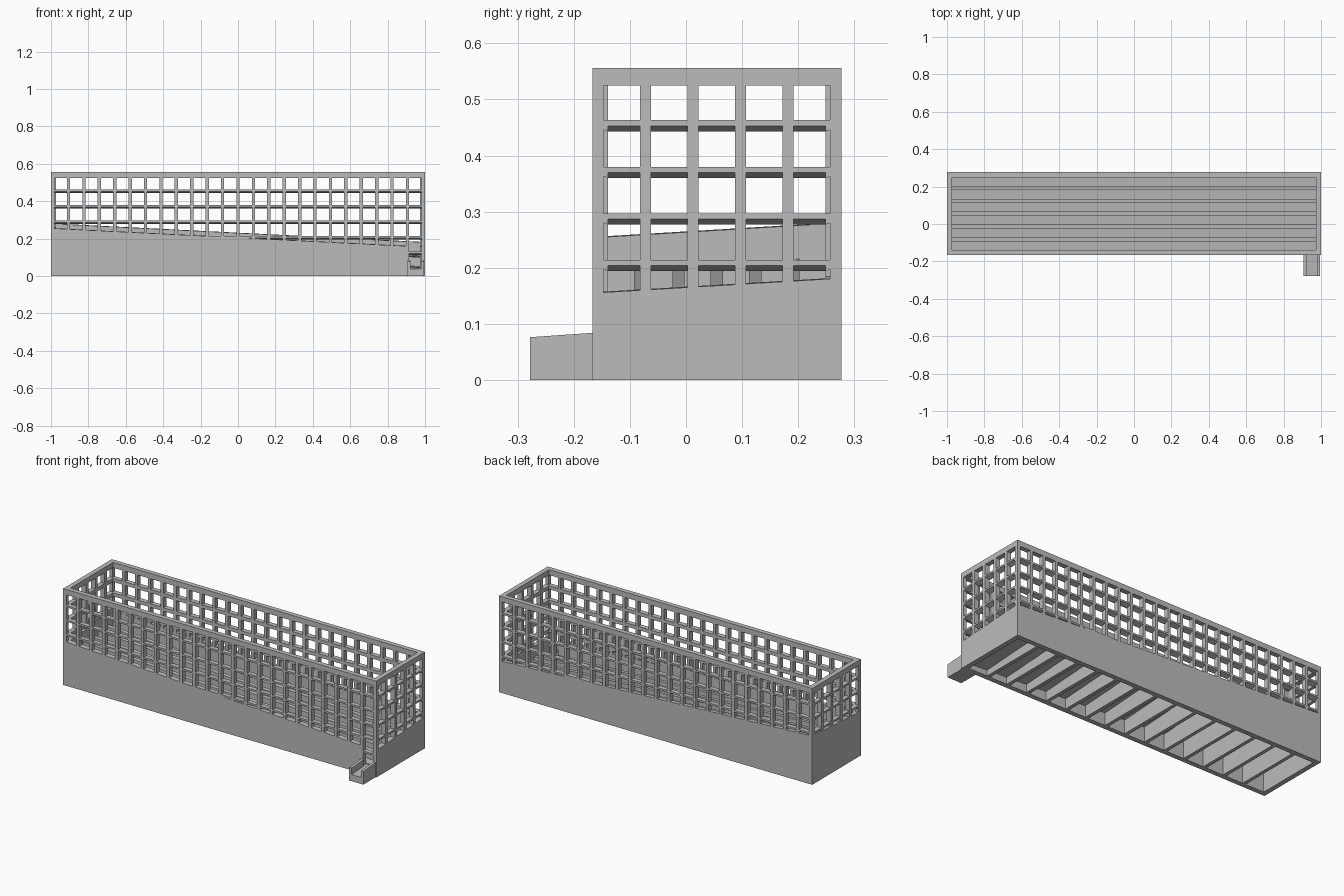
import bpy
import bmesh

if "Cube" in bpy.data.objects:
    bpy.data.objects.remove(bpy.data.objects["Cube"], do_unlink=True)

# Single plain grey material
grey = bpy.data.materials.new("light_grey")
grey.use_nodes = True
COLOUR = (0.5, 0.5, 0.5, 1)
grey.diffuse_color = COLOUR
grey.node_tree.nodes["Principled BSDF"].inputs["Base Color"].default_value = COLOUR

# Overall sizes
X, Y0, Y1, HEIGHT = 1.0, -0.167, 0.277, 0.556
WALL, CORNER, WINDOW = 0.028, 0.02, 0.065
RAIL = 0.525
BAR_TOPS = [0.463 - 0.083 * k for k in range(4)]
IX, IY0, IY1 = X - WALL, Y0 + WALL, Y1 - WALL


def tilt(offset=0.0):
    """Plane falling toward +x and the front, shifted by offset."""
    return lambda x, y: 0.206 - 0.05 * x + 0.06 * (y + 0.147) + offset


def slab(x0, x1, y0, y1, low, high):
    """Block whose underside and top are heights or functions of x, y."""
    return (x0, x1, y0, y1, low, high)


def build(name, slabs):
    bm = bmesh.new()
    for x0, x1, y0, y1, low, high in slabs:
        corners = [(x0, y0), (x1, y0), (x1, y1), (x0, y1)]
        rings = []
        for level in (low, high):
            rings.append([bm.verts.new((x, y, level(x, y) if callable(level) else level))
                          for x, y in corners])
        bottom, top = rings
        bm.faces.new(bottom[::-1])
        bm.faces.new(top)
        for i in range(4):
            j = (i + 1) % 4
            bm.faces.new((bottom[i], bottom[j], top[j], top[i]))
    mesh = bpy.data.meshes.new(name)
    bm.to_mesh(mesh)
    bm.free()
    mesh.materials.append(grey)
    obj = bpy.data.objects.new(name, mesh)
    bpy.context.collection.objects.link(obj)
    return obj


def post_starts(start, end, count):
    """Start and width of every post between the windows of one wall."""
    pitch = (end - start - 2 * CORNER - WINDOW) / (count - 1)
    first = start + CORNER + WINDOW
    return [first + i * pitch for i in range(count - 1)], pitch - WINDOW


# Solid lower walls with a tilted upper edge
x_posts, x_width = post_starts(-X, X, 24)
y_posts, y_width = post_starts(Y0, Y1, 5)
gate = x_posts[-1]
build("front_lower_wall", [slab(-X, gate + x_width, Y0, IY0, 0, tilt())])
build("back_lower_wall", [slab(-X, X, IY1, Y1, 0, tilt())])
build("right_lower_wall", [slab(-X, -IX, IY0, IY1, 0, tilt())])
build("left_lower_wall", [slab(IX, X, Y0 + CORNER, IY1, 0, tilt())])

# Outlet sill and lintel in the front wall
build("outlet_frame", [
    slab(gate + x_width, X, Y0, IY0, 0, 0.046),
    slab(gate + x_width, X, Y0, IY0, lambda x, y: 0.121 - 0.357 * (y - Y0), 0.131),
])

# Upright lattice posts
posts = []
for x in x_posts:
    for y in (Y0, IY1):
        posts.append(slab(x, x + x_width, y, y + WALL, tilt(-0.005), RAIL))
for y in y_posts:
    for x in (-X, IX):
        posts.append(slab(x, x + WALL, y, y + y_width, tilt(-0.005), RAIL))
for x in (-X, X - CORNER):
    for y in (Y0, Y1 - CORNER):
        posts.append(slab(x, x + CORNER, y, y + CORNER, 0, RAIL))
build("lattice_posts", posts)

# Horizontal lattice bars with undersides sloping down to the inside
bars = []
for top in BAR_TOPS:
    for outer, y in ((Y0, Y0), (Y1, IY1)):
        start = max(-X, (tilt()(0, y) - top) / 0.05)
        under = lambda x, y, o=outer, t=top: t - 0.01 - 0.357 * abs(y - o)
        bars.append(slab(start, X, y, y + WALL, under, top))
    for outer, x in ((-X, -X), (X, IX)):
        if top > tilt()(outer, IY0):
            under = lambda x, y, o=outer, t=top: t - 0.01 - 0.357 * abs(x - o)
            bars.append(slab(x, x + WALL, IY0, IY1, under, top))
build("lattice_bars", bars)

# Top rail
build("top_rail", [
    slab(-X, X, Y0, IY0, RAIL, HEIGHT),
    slab(-X, X, IY1, Y1, RAIL, HEIGHT),
    slab(-X, -IX, IY0, IY1, RAIL, HEIGHT),
    slab(IX, X, IY0, IY1, RAIL, HEIGHT),
])

# Tilted floor and the long lane dividers standing on it
build("sloping_floor", [slab(-IX, IX, IY0, IY1, tilt(-0.13), tilt(-0.11))])
LANES, DIVIDER = 6, 0.022
lane = (IY1 - IY0 - (LANES - 1) * DIVIDER) / LANES
dividers = []
for i in range(1, LANES):
    y = IY0 + i * lane + (i - 1) * DIVIDER
    dividers.append(slab(-IX, IX, y, y + DIVIDER, tilt(-0.112), tilt(-0.06)))
build("lane_dividers", dividers)

# Cross ribs supporting the floor
RIBS, RIB = 14, 0.02
pitch = 2 * IX / (RIBS + 1)
build("floor_ribs", [slab(-IX + i * pitch - RIB / 2, -IX + i * pitch + RIB / 2,
                          IY0, IY1, 0, tilt(-0.13)) for i in range(1, RIBS + 1)])

# Open outlet chute at the front
CX0, CX1, CY, SIDE = 0.905, 0.995, -0.278, 0.016
chute_floor = lambda x, y: 0.046 + 0.07 * (y - Y0)
chute_side = lambda x, y: 0.084 + 0.07 * (y - Y0)
build("outlet_chute", [
    slab(CX0, CX0 + SIDE, CY, Y0, 0, chute_side),
    slab(CX0 + SIDE, CX1 - SIDE, CY, Y0, 0, chute_floor),
    slab(CX1 - SIDE, CX1, CY, Y0, 0, chute_side),
])
